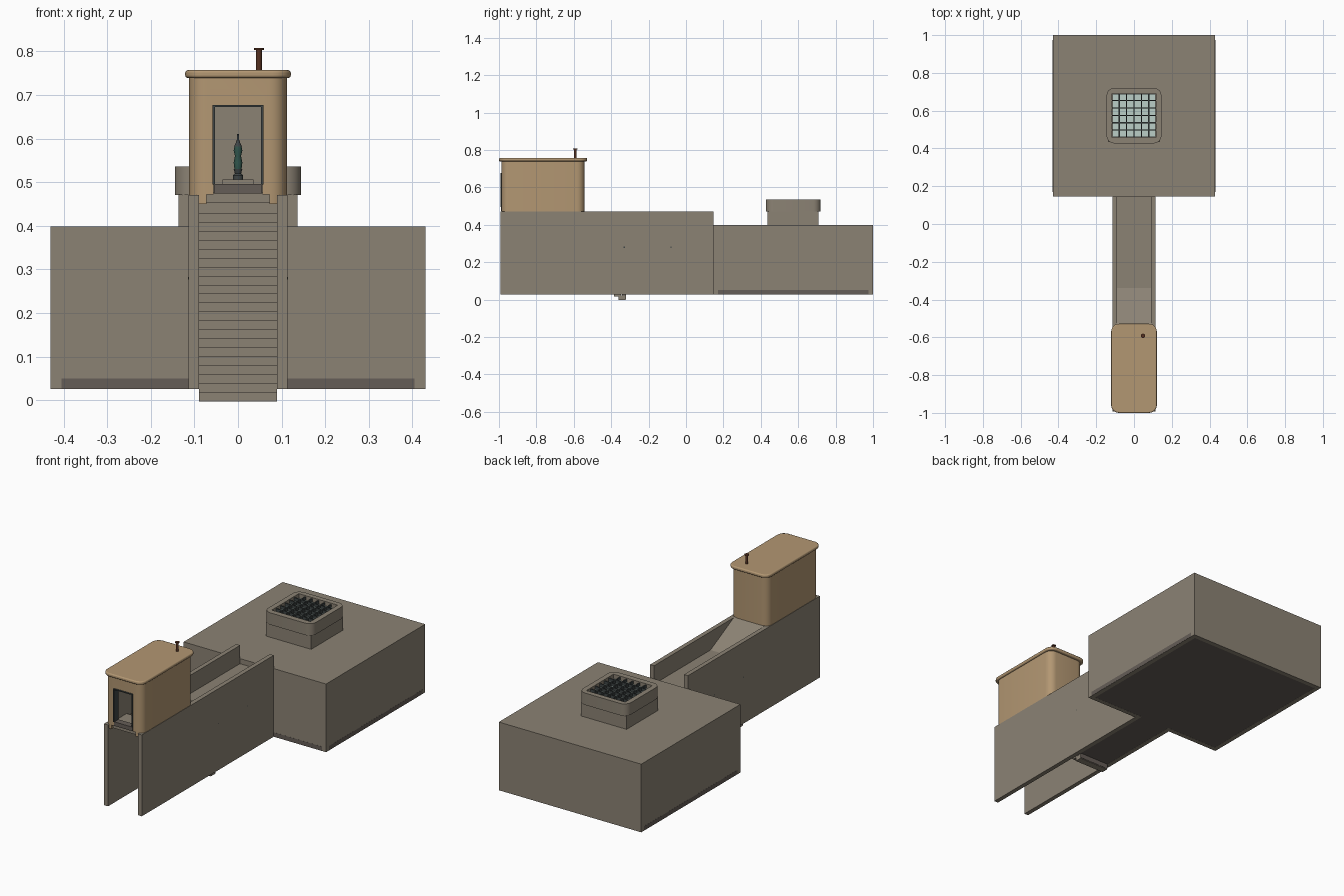
import bpy, bmesh, math

if "Cube" in bpy.data.objects:
    bpy.data.objects.remove(bpy.data.objects["Cube"])


def material(name, r, g, b):
    m = bpy.data.materials.new(name)
    m.diffuse_color = (r, g, b, 1)
    m.use_nodes = True
    m.node_tree.nodes["Principled BSDF"].inputs["Base Color"].default_value = m.diffuse_color
    return m


CONCRETE = material("concrete", .26, .225, .175)
FLOOR = material("dark_floor", .13, .11, .095)
TAN = material("tan_render", .45, .31, .17)
GLASS = material("glass", .50, .62, .57)
IRON = material("dark_iron", .05, .06, .06)
RUST = material("rust", .09, .03, .015)
GREEN = material("lamp_green", .03, .09, .07)


def finish(name, bm, mat):
    bmesh.ops.recalc_face_normals(bm, faces=bm.faces)
    me = bpy.data.meshes.new(name)
    bm.to_mesh(me)
    bm.free()
    me.materials.append(mat)
    ob = bpy.data.objects.new(name, me)
    bpy.context.collection.objects.link(ob)
    return ob


def extrude(name, pts, direction, mat):
    bm = bmesh.new()
    face = bm.faces.new([bm.verts.new(p) for p in pts])
    out = bmesh.ops.extrude_face_region(bm, geom=[face])
    bmesh.ops.translate(bm, vec=direction, verts=[v for v in out["geom"] if isinstance(v, bmesh.types.BMVert)])
    return finish(name, bm, mat)


def box(name, x0, x1, y0, y1, z0, z1, mat=CONCRETE):
    pts = [(x0, y0, z0), (x1, y0, z0), (x1, y1, z0), (x0, y1, z0)]
    return extrude(name, pts, (0, 0, z1 - z0), mat)


def smooth(ob):
    bpy.ops.object.select_all(action='DESELECT')
    ob.select_set(True)
    bpy.context.view_layer.objects.active = ob
    bpy.ops.object.shade_smooth_by_angle(angle=math.radians(35))


def rounded_box(name, hx, y0, y1, z0, z1, r, mat, bevel=0):
    pts = []
    corners = [(hx - r, y1 - r), (r - hx, y1 - r), (r - hx, y0 + r), (hx - r, y0 + r)]
    for q, (cx, cy) in enumerate(corners):
        for i in range(7):
            a = math.pi / 2 * (q + i / 6)
            pts.append((cx + r * math.cos(a), cy + r * math.sin(a), z0))
    ob = extrude(name, pts, (0, 0, z1 - z0), mat)
    if bevel:
        mod = ob.modifiers.new("edge", 'BEVEL')
        mod.width, mod.segments, mod.angle_limit = bevel, 3, math.radians(40)
    return ob


def cut(ob, *boxes):
    for b in boxes:
        cutter = box("cutter", *b, mat=ob.data.materials[0])
        mod = ob.modifiers.new("cut", 'BOOLEAN')
        mod.operation, mod.solver, mod.object = 'DIFFERENCE', 'EXACT', cutter
        bpy.context.view_layer.objects.active = ob
        bpy.ops.object.modifier_apply(modifier=mod.name)
        bpy.data.objects.remove(cutter)


def lathe(name, x, y, profile, mat, n=16):
    bm = bmesh.new()
    rings = [[bm.verts.new((x + r * math.cos(2 * math.pi * i / n), y + r * math.sin(2 * math.pi * i / n), z))
              for i in range(n)] for r, z in profile]
    for a, b in zip(rings, rings[1:]):
        for i in range(n):
            bm.faces.new((a[i], a[(i + 1) % n], b[(i + 1) % n], b[i]))
    bm.faces.new(rings[0])
    bm.faces.new(rings[-1])
    ob = finish(name, bm, mat)
    smooth(ob)
    return ob


# Underground chamber: hollow shell, doorway to the passage, skylight shaft
room = box("chamber_shell", -.43, .43, .145, 1, .026, .398)
cut(room, (-.405, .405, .17, .975, .0, .37),
    (-.09, .09, .10, .20, .0, .34),
    (-.112, .112, .463, .687, .30, .45))
box("chamber_floor", -.405, .405, .1445, .975, .0265, .05, FLOOR)
box("chamber_floor_edge", -.4305, .4305, .17, .975, .0265, .05, FLOOR)

# Passage walls, floor and sloping roof
for s, side in ((-1, "left"), (1, "right")):
    x0, x1 = sorted((s * .09, s * .114))
    box(side + "_passage_wall", x0, x1, -.992, .146, .026, .47)
    for i in range(2):
        a, b = sorted((s * .078, s * .0905))
        y = -.33 + .25 * i
        box(f"{side}_wall_lamp_{i}", a, b, y - .01, y + .01, .268, .292, GLASS)
        a, b = sorted((s * .09, s * .1145))
        box(f"{side}_lamp_fixing_{i}", a, b, y - .003, y + .003, .277, .283, IRON)
box("passage_floor", -.09, .09, -.335, .15, .0265, .05, FLOOR)
roof = [(.146, .37), (-.34, .37), (-.55, .475), (-.55, .445), (-.34, .34), (.146, .34)]
extrude("passage_roof", [(-.09, y, z) for y, z in roof], (.18, 0, 0), CONCRETE)

# Stair flight with top landing
STEPS, RISE, RUN = 22, .0205, .0238
box("top_landing", -.09, .09, -.975, -.84, .452, .476)
for i in range(STEPS):
    y, z = -.862 + RUN * i, .452 - RISE * i
    box(f"step_{i + 1}", -.0899, .0899, y, y + RUN * 1.6, z - RISE * 1.2, z)
box("bottom_step", -.089, .089, -.342, -.322, 0, .027, FLOOR)

# Entrance kiosk with doorway
kiosk = rounded_box("kiosk_walls", .112, -.987, -.543, .45, .742, .04, TAN)
cut(kiosk, (-.09, .09, -.962, -.565, .40, .735),
    (-.056, .056, -1.1, -.90, .44, .676),
    (-.072, .072, -1.1, -.90, .40, .472))
smooth(kiosk)
smooth(rounded_box("kiosk_roof", .121, -1, -.528, .739, .757, .042, TAN, .006))
box("kiosk_back_lining", -.09, .09, -.572, -.563, .45, .737)
for s, side in ((-1, "left"), (1, "right")):
    x0, x1 = sorted((s * .053, s * .058))
    box(side + "_door_jamb", x0, x1, -.993, -.955, .495, .677, IRON)
    x0, x1 = sorted((s * .084, s * .091))
    box(side + "_kiosk_lining", x0, x1, -.962, -.565, .46, .737)
box("door_head", -.058, .058, -.993, -.955, .672, .677, IRON)
box("door_sill", -.055, .055, -.99, -.955, .474, .496, FLOOR)

# Lantern on a small shelf at the back of the kiosk
box("lantern_shelf", -.035, .035, -.64, -.568, .495, .506)
lathe("lantern_base", 0, -.605, [(.012, .505), (.012, .515), (.007, .52), (.010, .53)], IRON)
lathe("lantern_body", 0, -.605, [(.008, .529), (.010, .545), (.007, .56), (.010, .572), (.008, .583)], GREEN)
lathe("lantern_cap", 0, -.605, [(.009, .582), (.003, .595), (.002, .611)], IRON)

# Vent pipe on the kiosk roof
lathe("vent_pipe", .048, -.592, [(.007, .75), (.007, .803), (.0115, .803), (.0115, .808)], RUST)

# Skylight: square kerb, rounded collar, glass panes and iron bars
kerb = box("skylight_kerb", -.137, .137, .435, .708, .397, .472)
collar = rounded_box("skylight_collar", .145, .427, .72, .471, .536, .04, CONCRETE)
for part in (kerb, collar):
    cut(part, (-.117, .117, .458, .692, .35, .6))
smooth(collar)
PITCH = .234 / 6
for i in range(6):
    for j in range(6):
        x, y = -.117 + PITCH * i, .458 + PITCH * j
        box(f"glass_pane_{i}_{j}", x + .003, x + PITCH - .003, y + .003, y + PITCH - .003, .506, .514, GLASS)
for i in range(1, 6):
    x, y = -.117 + PITCH * i, .458 + PITCH * i
    box(f"long_bar_{i}", x - .003, x + .003, .457, .693, .500, .53, IRON)
    box(f"cross_bar_{i}", -.118, .118, y - .003, y + .003, .500, .53, IRON)
